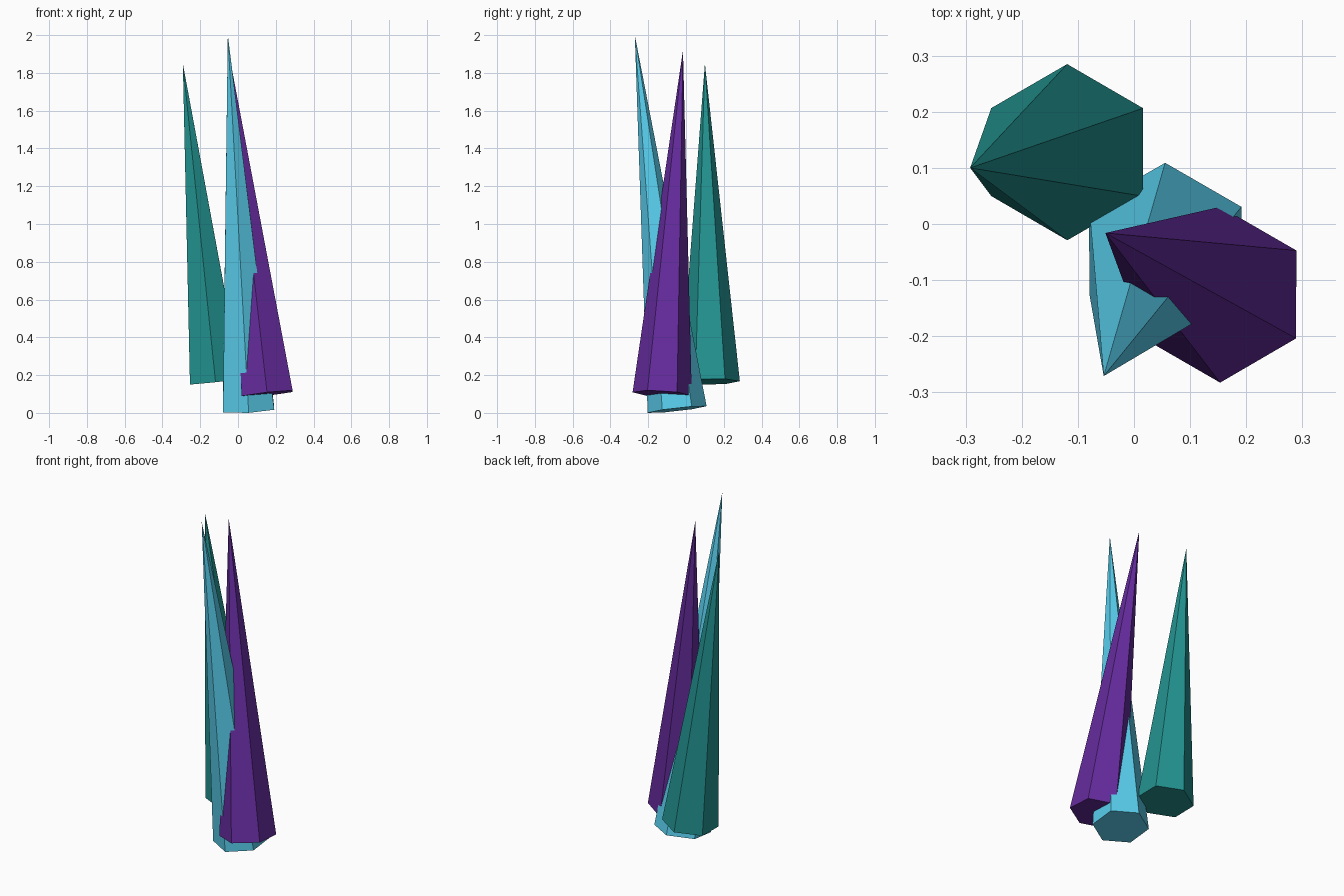
import bpy
from mathutils import Vector

if "Cube" in bpy.data.objects:
    bpy.data.objects.remove(bpy.data.objects["Cube"])


def crystal(name, base, tip, color):
    """Six-sided spike from the centre of its base to its tip."""
    base, tip = Vector(base), Vector(tip)
    axis = tip - base
    bpy.ops.mesh.primitive_cone_add(vertices=6, radius1=0.157, radius2=0,
                                    depth=axis.length, location=(base + tip) / 2)
    ob = bpy.context.object
    ob.name = name
    ob.rotation_euler = Vector((0, 0, 1)).rotation_difference(axis).to_euler()
    mat = bpy.data.materials.new(name + "_color")
    mat.diffuse_color = (*color, 1)
    mat.use_nodes = True
    mat.node_tree.nodes["Principled BSDF"].inputs["Base Color"].default_value = mat.diffuse_color
    ob.data.materials.append(mat)


# Cluster of three leaning crystals
crystal("cyan_crystal", (0.056, -0.047, 0.018), (-0.054, -0.271, 2.0), (0.10, 0.62, 0.85))
crystal("purple_crystal", (0.154, -0.126, 0.10), (-0.051, -0.016, 1.92), (0.13, 0.025, 0.34))
crystal("teal_crystal", (-0.119, 0.128, 0.165), (-0.292, 0.10, 1.85), (0.016, 0.29, 0.28))
